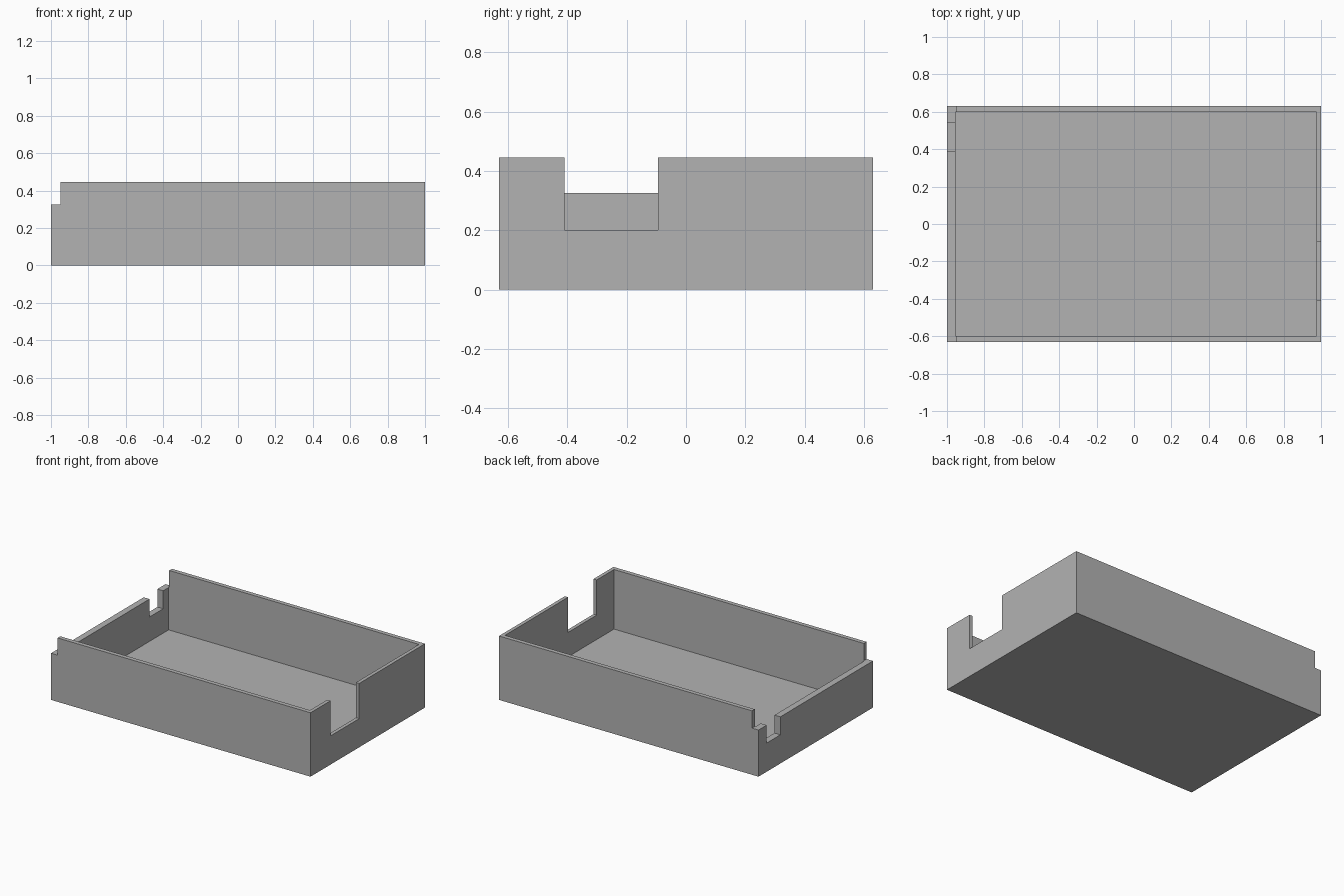
import bpy

if "Cube" in bpy.data.objects:
    bpy.data.objects.remove(bpy.data.objects["Cube"], do_unlink=True)

HALF_Y, HEIGHT, WALL = 0.63, 0.445, 0.03
LOW_WALL, NOTCH_FLOOR = 0.325, 0.2
OVER = 0.1  # cutter overshoot beyond the outer faces

grey = bpy.data.materials.new("plain grey")
grey.use_nodes = True
colour = (0.45, 0.45, 0.45, 1)
grey.diffuse_color = colour
grey.node_tree.nodes["Principled BSDF"].inputs["Base Color"].default_value = colour


def box(name, low, high):
    """Axis-aligned box between two corners."""
    bpy.ops.mesh.primitive_cube_add(size=1)
    obj = bpy.context.object
    obj.name = name
    obj.location = [(a + b) / 2 for a, b in zip(low, high)]
    obj.scale = [b - a for a, b in zip(low, high)]
    bpy.ops.object.transform_apply(location=True, rotation=False, scale=True)
    return obj


def cut(target, name, low, high):
    """Subtract a box from the target, then discard the cutter."""
    cutter = box(name, low, high)
    cutter.hide_render = True
    mod = target.modifiers.new(name, "BOOLEAN")
    mod.operation, mod.solver, mod.object = "DIFFERENCE", "EXACT", cutter
    bpy.context.view_layer.objects.active = target
    bpy.ops.object.modifier_apply(modifier=mod.name)
    bpy.data.objects.remove(cutter, do_unlink=True)


# Solid block of the open case
case = box("open_case", (-1, -HALF_Y, 0), (1, HALF_Y, HEIGHT))

# Hollow interior above the floor
cut(case, "cavity", (-0.955, -HALF_Y + WALL, WALL),
    (0.975, HALF_Y - WALL, HEIGHT + OVER))
# Lowered end wall on the right side
cut(case, "low_end", (-1 - OVER, -HALF_Y - OVER, LOW_WALL),
    (-0.95, HALF_Y + OVER, HEIGHT + OVER))
# Small notch in the low end wall
cut(case, "small_notch", (-1 - OVER, 0.39, NOTCH_FLOOR),
    (-0.9, 0.54, HEIGHT + OVER))
# Wide notch in the tall end wall
cut(case, "wide_notch", (0.9, -0.41, NOTCH_FLOOR),
    (1 + OVER, -0.095, HEIGHT + OVER))

case.data.materials.clear()
case.data.materials.append(grey)
for face in case.data.polygons:
    face.material_index = 0
    face.use_smooth = False
